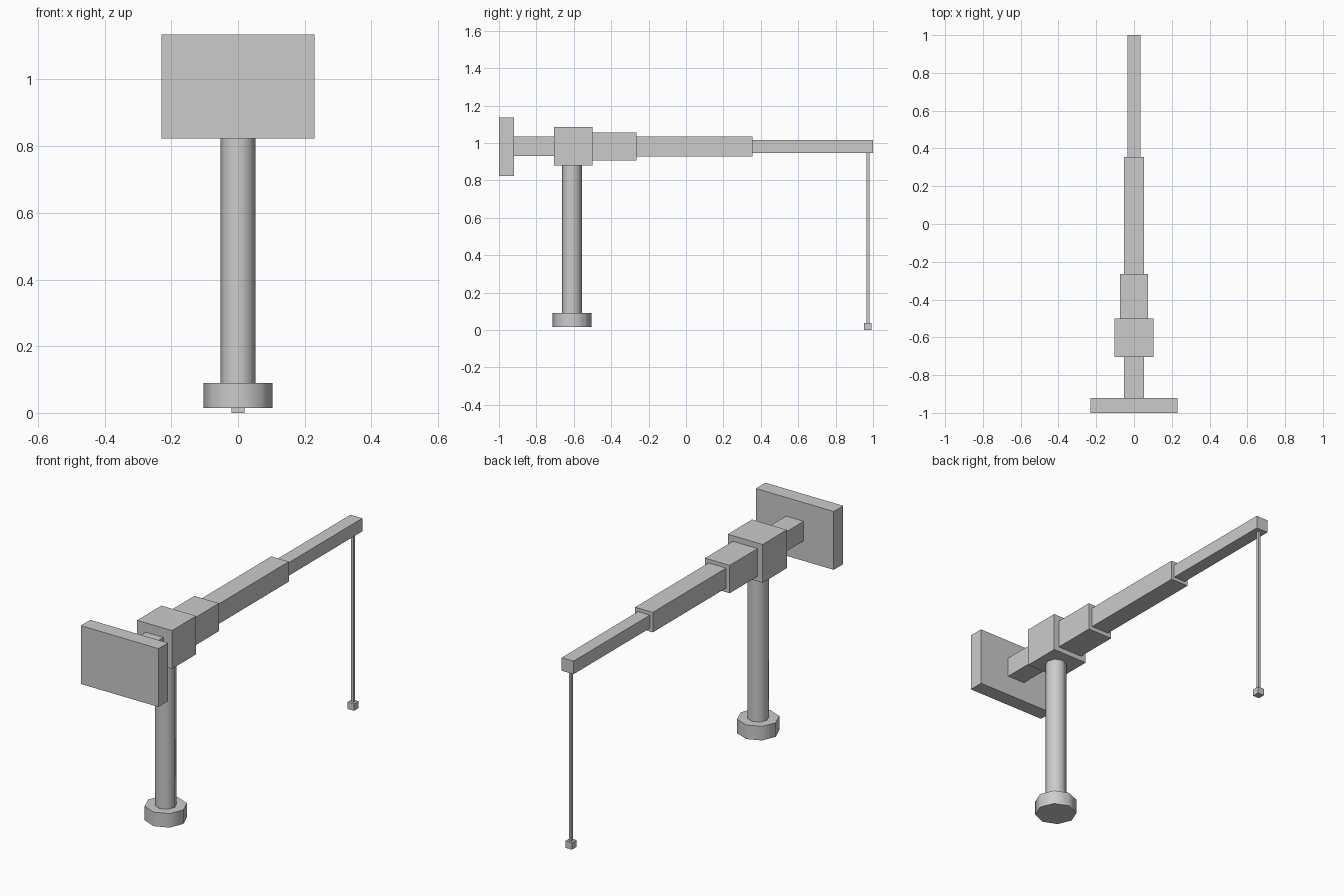
import bpy, bmesh
from mathutils import Matrix

if "Cube" in bpy.data.objects:
    bpy.data.objects.remove(bpy.data.objects["Cube"])


def finish(name, bm):
    mesh = bpy.data.meshes.new(name)
    bm.to_mesh(mesh)
    bm.free()
    obj = bpy.data.objects.new(name, mesh)
    bpy.context.collection.objects.link(obj)
    return obj


def box(name, half_x, y, z):
    """Box centred on x = 0, spanning the given y and z ranges."""
    bm = bmesh.new()
    bmesh.ops.create_cube(bm, size=1)
    bmesh.ops.scale(bm, vec=(2 * half_x, y[1] - y[0], z[1] - z[0]), verts=bm.verts)
    bmesh.ops.translate(bm, vec=(0, sum(y) / 2, sum(z) / 2), verts=bm.verts)
    return finish(name, bm)


def prism(name, radius, y, z, sides=8):
    """Upright low-sided cylinder with smooth walls and crisp caps."""
    bm = bmesh.new()
    bmesh.ops.create_cone(bm, cap_ends=True, segments=sides, radius1=radius,
                          radius2=radius, depth=z[1] - z[0],
                          matrix=Matrix.Translation((0, y, sum(z) / 2)))
    for f in bm.faces:
        f.smooth = abs(f.normal.z) < 0.5
    for e in bm.edges:
        e.smooth = all(f.smooth for f in e.link_faces)
    return finish(name, bm)


# Base and column
prism("base_foot", 0.104, -0.61, (0.015, 0.09))
prism("column", 0.053, -0.61, (0.09, 0.88))

# Hub, counterweight and its arm
box("hub", 0.103, (-0.705, -0.50), (0.88, 1.085))
box("rear_arm", 0.052, (-0.92, -0.705), (0.93, 1.035))
box("counterweight", 0.23, (-1.0, -0.92), (0.823, 1.135))

# Telescoping boom: half width, y range, z range
boom = [(0.073, (-0.50, -0.265), (0.906, 1.055)),
        (0.052, (-0.265, 0.355), (0.928, 1.035)),
        (0.035, (0.355, 1.0), (0.946, 1.016))]
for i, (w, y, z) in enumerate(boom):
    box(f"boom_section_{i + 1}", w, y, z)

# Hanging cable and end block
box("cable", 0.007, (0.966, 0.98), (0.035, 0.946))
box("end_block", 0.019, (0.953, 0.991), (0.0, 0.037))
